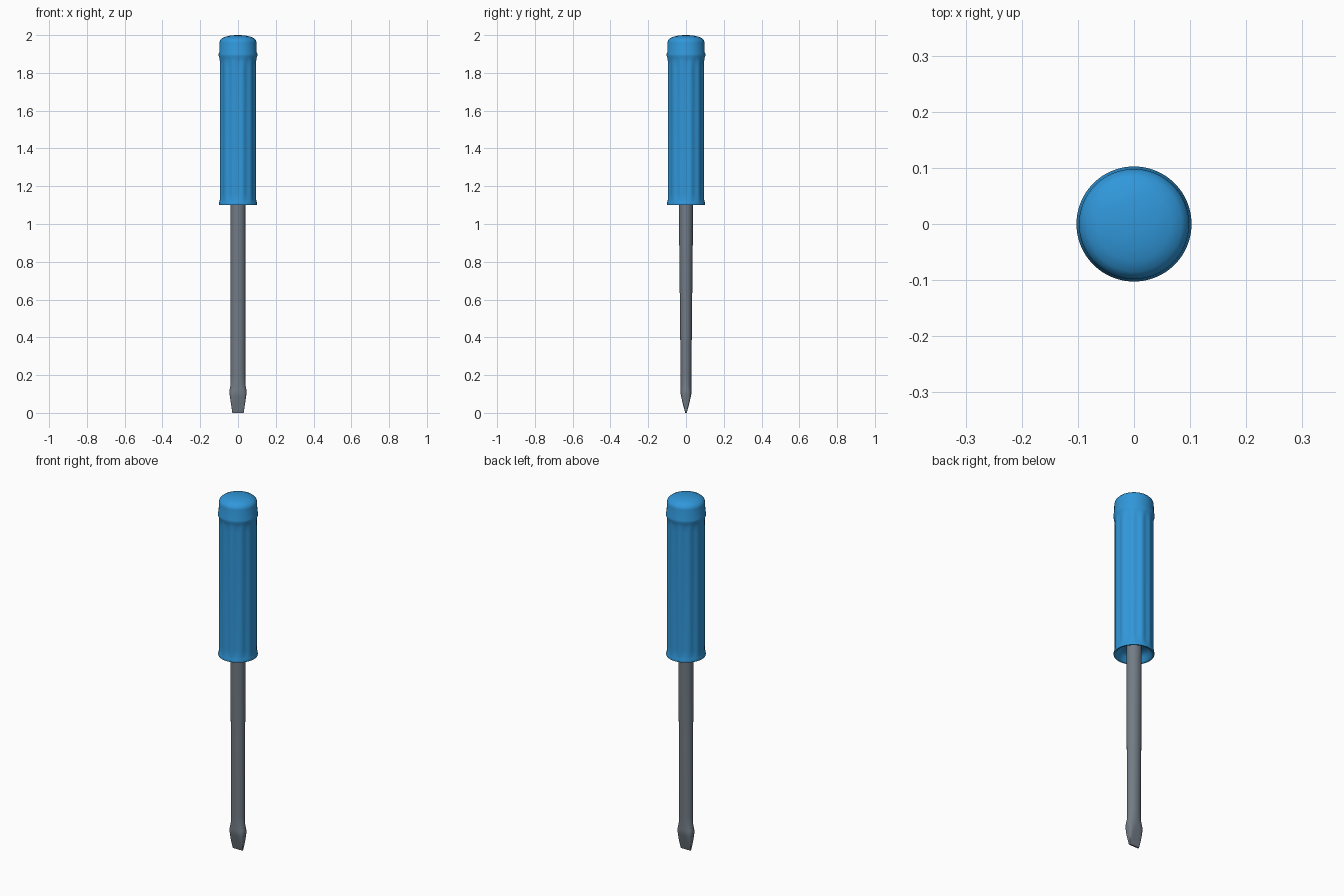
import bpy, bmesh, math

if "Cube" in bpy.data.objects:
    bpy.data.objects.remove(bpy.data.objects["Cube"])


def material(name, rgb):
    m = bpy.data.materials.new(name)
    m.diffuse_color = (*rgb, 1)
    m.use_nodes = True
    m.node_tree.nodes["Principled BSDF"].inputs["Base Color"].default_value = m.diffuse_color
    return m


def loft(name, rings, mat, angle):
    """Skin a list of closed rings and cap both ends."""
    bm = bmesh.new()
    loops = [[bm.verts.new(p) for p in ring] for ring in rings]
    n = len(loops[0])
    for a, b in zip(loops, loops[1:]):
        for i in range(n):
            j = (i + 1) % n
            bm.faces.new((a[i], a[j], b[j], b[i]))
    bm.faces.new(loops[0][::-1])
    bm.faces.new(loops[-1])
    bmesh.ops.recalc_face_normals(bm, faces=bm.faces)
    me = bpy.data.meshes.new(name)
    bm.to_mesh(me)
    bm.free()
    ob = bpy.data.objects.new(name, me)
    bpy.context.collection.objects.link(ob)
    me.materials.append(mat)
    bpy.ops.object.select_all(action='DESELECT')
    ob.select_set(True)
    bpy.context.view_layer.objects.active = ob
    bpy.ops.object.shade_smooth_by_angle(angle=math.radians(angle))
    return ob


def section(z, rx, ry, power=2.0, flute=0.0, n=96, flutes=12):
    """Superellipse ring; larger powers are boxier, flute cuts shallow grooves."""
    pts = []
    for i in range(n):
        t = 2 * math.pi * (i + 0.5) / n
        c, s = math.cos(t), math.sin(t)
        k = (abs(c) ** power + abs(s) ** power) ** (-1 / power)
        k *= 1 - flute * (0.5 + 0.5 * math.cos(flutes * t))
        pts.append((rx * k * c, ry * k * s, z))
    return pts


blue = material("handle blue", (0.03, 0.31, 0.70))
steel = material("shaft grey", (0.17, 0.20, 0.235))

# Handle: recessed underside, flared rim, fluted grip, collar and domed cap
profile = [  # z, radius, flute depth
    (1.14, 0.030, 0), (1.14, 0.060, 0), (1.125, 0.078, 0), (1.105, 0.088, 0),
    (1.10, 0.094, 0), (1.10, 0.101, 0), (1.105, 0.102, 0), (1.115, 0.0995, 0),
    (1.13, 0.098, 0.03), (1.16, 0.098, 0.05), (1.83, 0.098, 0.05),
    (1.86, 0.098, 0.03), (1.88, 0.099, 0), (1.89, 0.1025, 0), (1.90, 0.1025, 0),
    (1.91, 0.099, 0), (1.96, 0.098, 0), (1.972, 0.095, 0), (1.983, 0.085, 0),
    (1.992, 0.066, 0), (1.998, 0.038, 0), (2.0, 0.010, 0),
]
loft("handle", [section(z, r, r, 2, f) for z, r, f in profile], blue, 50)

# Shaft: round at the handle, flattening into the spread and wedged blade tip
blade = [  # z, half width, half depth, boxiness
    (0.0, 0.030, 0.004, 14), (0.03, 0.0345, 0.012, 8), (0.06, 0.039, 0.0195, 5),
    (0.09, 0.0435, 0.0265, 3.2), (0.105, 0.046, 0.029, 2.6), (0.12, 0.045, 0.029, 2.3),
    (0.15, 0.039, 0.028, 2), (0.20, 0.0385, 0.0285, 2), (1.145, 0.0385, 0.0385, 2),
]
loft("shaft", [section(*b) for b in blade], steel, 40)
